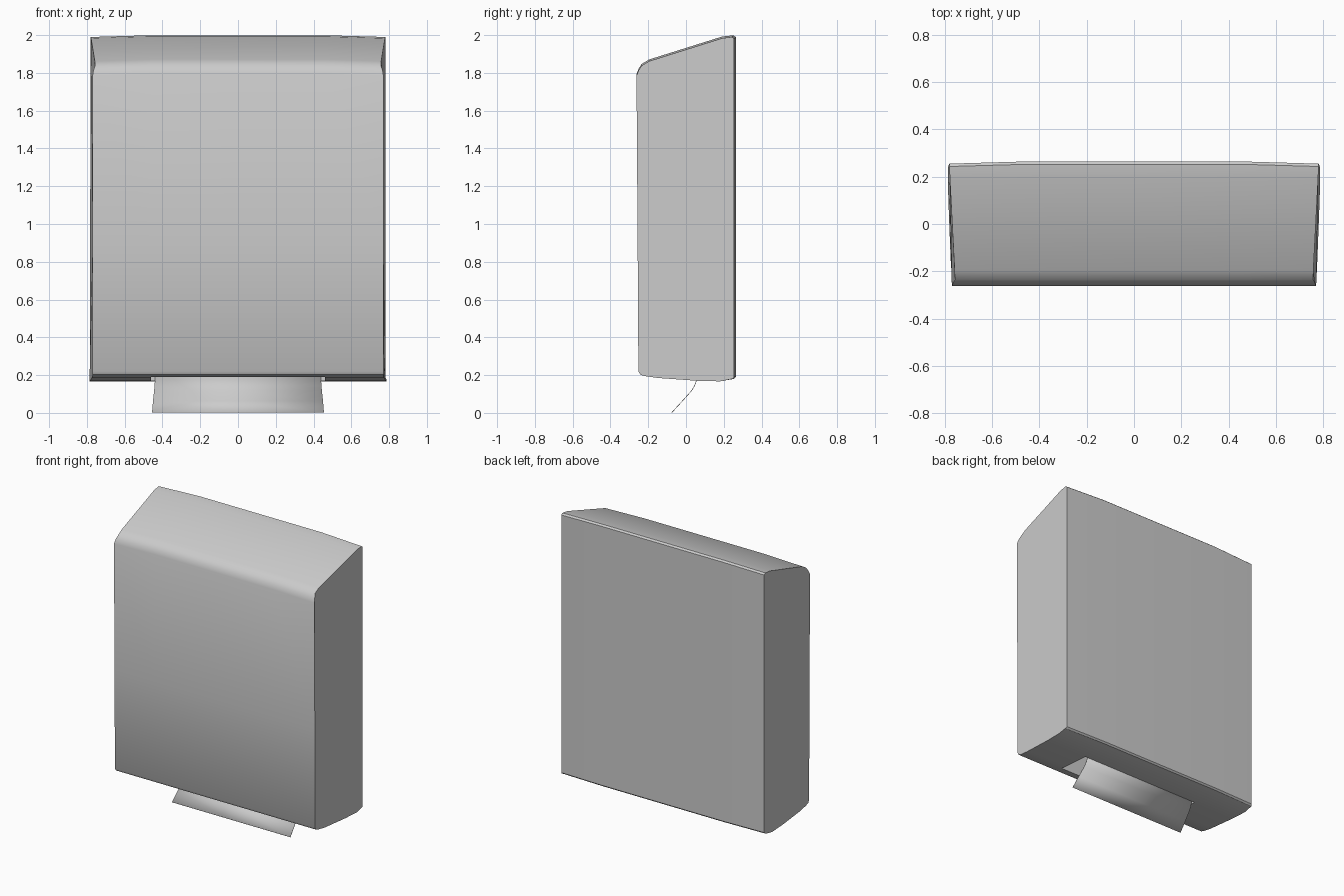
import bpy, bmesh

if "Cube" in bpy.data.objects:
    bpy.data.objects.remove(bpy.data.objects["Cube"])

def make_object(name, bm):
    me = bpy.data.meshes.new(name)
    bmesh.ops.recalc_face_normals(bm, faces=bm.faces)
    bm.to_mesh(me)
    bm.free()
    ob = bpy.data.objects.new(name, me)
    bpy.context.collection.objects.link(ob)
    return ob

def loft(bm, rings, closed):
    """Skin consecutive rings of points with quads."""
    vs = [[bm.verts.new(p) for p in r] for r in rings]
    n = len(vs[0])
    for a, b in zip(vs, vs[1:]):
        for i in range(n if closed else n - 1):
            j = (i + 1) % n
            bm.faces.new((a[i], a[j], b[j], b[i]))
    return vs

def smooth(ob, angle):
    bpy.ops.object.select_all(action='DESELECT')
    ob.select_set(True)
    bpy.context.view_layer.objects.active = ob
    bpy.ops.object.shade_smooth_by_angle(angle=angle)

# Cabinet: side profile as (y, z, half width), lofted across x with a slight crown
profile = [(-0.252, 0.22, 0.77), (-0.242, 0.203, 0.77), (-0.22, 0.195, 0.77),
           (-0.15, 0.185, 0.775), (0.06, 0.17, 0.783), (0.18, 0.167, 0.787),
           (0.245, 0.18, 0.785), (0.255, 0.19, 0.78),
           (0.255, 1.98, 0.78), (0.243, 1.99, 0.78), (0.19, 1.983, 0.778),
           (-0.195, 1.862, 0.758), (-0.235, 1.838, 0.757), (-0.25, 1.815, 0.765),
           (-0.262, 1.785, 0.77), (-0.256, 0.9, 0.77)]

def section(s):
    crown = 0.009 * (1 - max(0, abs(s) - 0.6) / 0.4)
    ring = []
    for y, z, w in profile:
        ring.append((s * w, y + (crown if y > 0.24 else 0),
                     z + (crown if z > 1.7 else 0)))
    return ring

bm = bmesh.new()
rings = loft(bm, [section(s) for s in (-1, -0.6, 0, 0.6, 1)], True)
bm.faces.new(rings[0])
bm.faces.new(rings[-1])
cabinet = make_object("cabinet", bm)

# Towel slot cut up into the underside
bm = bmesh.new()
bmesh.ops.create_cube(bm, size=1)
for v in bm.verts:
    v.co = (v.co.x * 0.92, v.co.y * 0.24 - 0.06, v.co.z * 0.4 + 0.15)
slot = make_object("slot_cutter", bm)
slot.hide_render = True
slot.hide_viewport = True
cut = cabinet.modifiers.new("slot", 'BOOLEAN')
cut.object = slot
cut.operation = 'DIFFERENCE'
cut.solver = 'EXACT'
smooth(cabinet, 0.6)

# Paper towel: thin curved sheet hanging from the slot (y, z, half width)
sheet = [(0.05, 0.30, 0.43), (0.057, 0.22, 0.435), (0.055, 0.17, 0.44),
         (0.045, 0.143, 0.442), (0.03, 0.118, 0.444), (-0.02, 0.062, 0.45),
         (-0.075, 0.002, 0.455)]
bm = bmesh.new()
loft(bm, [[(s * w, y, z) for y, z, w in sheet] for s in (-1, 0, 1)], False)
towel = make_object("paper_towel", bm)
solid = towel.modifiers.new("thickness", 'SOLIDIFY')
solid.thickness = 0.003
solid.offset = 0
smooth(towel, 0.6)
